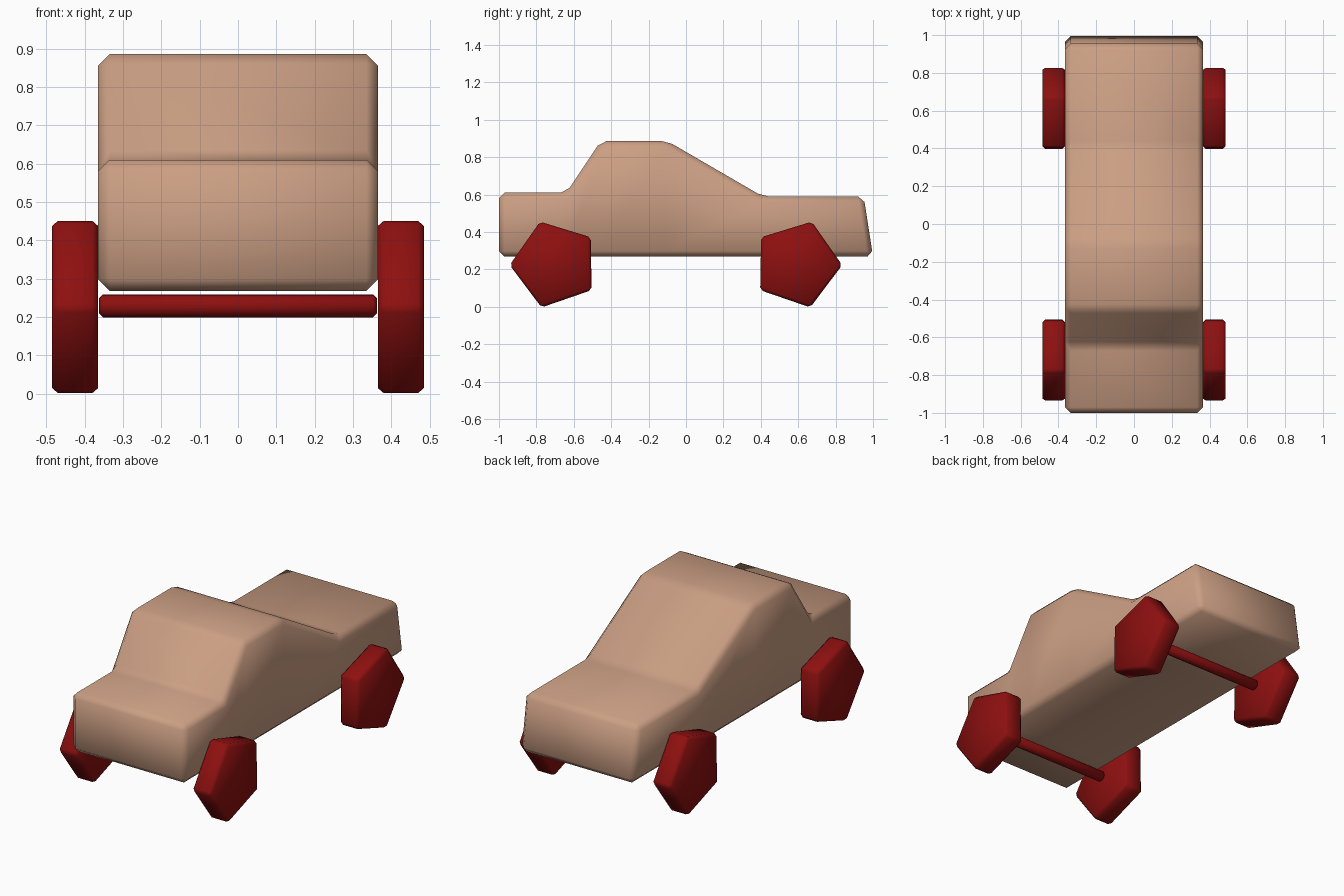
import bpy, bmesh, math
from mathutils import Matrix

if "Cube" in bpy.data.objects:
    bpy.data.objects.remove(bpy.data.objects["Cube"], do_unlink=True)


def make_material(name, rgb):
    mat = bpy.data.materials.new(name)
    mat.use_nodes = True
    mat.diffuse_color = (*rgb, 1)
    bsdf = next(n for n in mat.node_tree.nodes if n.type == 'BSDF_PRINCIPLED')
    bsdf.inputs["Base Color"].default_value = (*rgb, 1)
    return mat


def finish(name, bm, mat, bevel):
    """Turn a bmesh into a smooth object with chamfered edges."""
    bmesh.ops.recalc_face_normals(bm, faces=bm.faces)
    sharp = [e for e in bm.edges if e.calc_face_angle(0) > math.radians(25)
             and all(len(f.verts) > 0 for f in e.link_faces)]
    bmesh.ops.bevel(bm, geom=sharp, offset=bevel, segments=1,
                    affect='EDGES', profile=0.5)
    for f in bm.faces:
        f.smooth = True
    mesh = bpy.data.meshes.new(name)
    bm.to_mesh(mesh)
    bm.free()
    mesh.materials.append(mat)
    obj = bpy.data.objects.new(name, mesh)
    bpy.context.collection.objects.link(obj)
    return obj


def disc(name, sides, radius, width, x, y, z, start, bevel, mat):
    """Prism lying along x, with its first corner at the start angle."""
    bm = bmesh.new()
    bmesh.ops.create_cone(bm, cap_ends=True, segments=sides, radius1=radius,
                          radius2=radius, depth=width)
    # corners begin on local +y; stand the prism along x
    turn = Matrix.Rotation(math.radians(start), 4, 'X')
    lay = Matrix(((0, 0, 1, 0), (0, 1, 0, 0), (-1, 0, 0, 0), (0, 0, 0, 1)))
    bm.transform(Matrix.Translation((x, y, z)) @ turn @ lay)
    return finish(name, bm, mat, bevel)


tan = make_material("tan body paint", (0.60, 0.345, 0.23))
red = make_material("dark red", (0.27, 0.005, 0.005))

# Body: side outline built as columns of (bottom y, top y, top z)
half, floor = 0.365, 0.268
stations = [(-1, -1, 0.61), (-0.64, -0.64, 0.61), (-0.455, -0.455, 0.886),
            (-0.10, -0.10, 0.886), (0.41, 0.41, 0.59), (1, 0.95, 0.59)]
bm = bmesh.new()
rings = []
for low_y, top_y, top_z in stations:
    rings.append([bm.verts.new(p) for p in (
        (-half, low_y, floor), (half, low_y, floor),
        (half, top_y, top_z), (-half, top_y, top_z))])
for a, b in zip(rings, rings[1:]):
    for i in range(4):
        j = (i + 1) % 4
        bm.faces.new((a[i], a[j], b[j], b[i]))
bm.faces.new(rings[0])
bm.faces.new(rings[-1])
finish("car_body", bm, tan, 0.03)

# Five-sided wheels and round axles
for end, y, start in (("front", -0.702, 37), ("rear", 0.594, -1)):
    for side, s in (("left", 1), ("right", -1)):
        disc(f"{end}_{side}_wheel", 5, 0.241, 0.12, s * 0.425, y, 0.227,
             start, 0.015, red)
    axle = disc(f"{end}_axle", 16, 0.03, 0.725, 0, y, 0.229, 0, 0.01, red)
